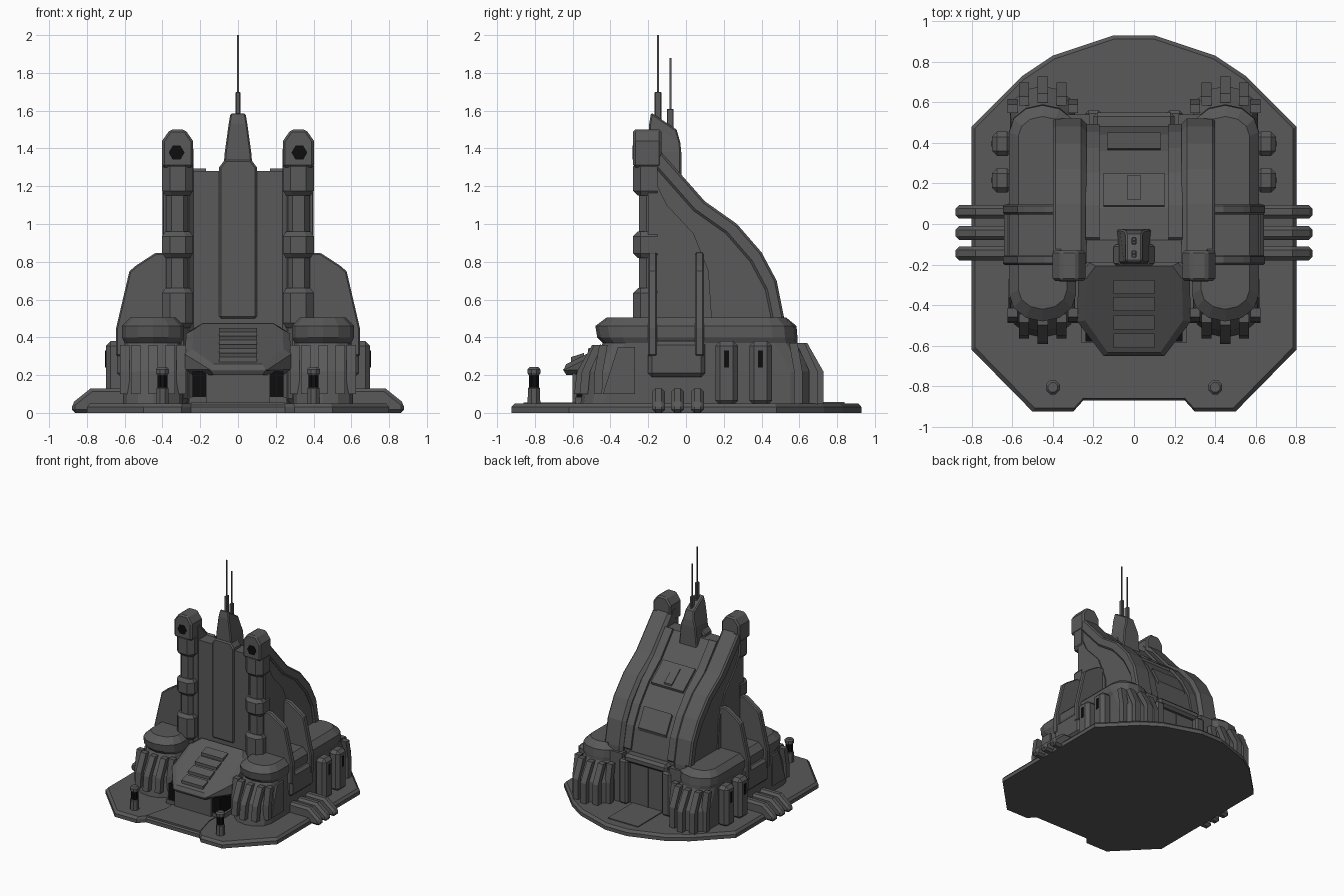
import bpy, bmesh, math

if "Cube" in bpy.data.objects:
    bpy.data.objects.remove(bpy.data.objects["Cube"])

def mat(name, v):
    m = bpy.data.materials.new(name)
    m.diffuse_color = (v, v, v, 1)
    m.use_nodes = True
    m.node_tree.nodes["Principled BSDF"].inputs["Base Color"].default_value = m.diffuse_color
    return m

GREY = mat("dark grey metal", 0.1)
BLACK = mat("black vent", 0.004)

def loft(name, rings, m=GREY, mirror=False, bevel=0):
    """Skin a list of equal-length point rings and cap both ends."""
    bm = bmesh.new()
    vs = [[bm.verts.new(p) for p in r] for r in rings]
    n = len(rings[0])
    for a, b in zip(vs, vs[1:]):
        for i in range(n):
            j = (i + 1) % n
            bm.faces.new((a[i], a[j], b[j], b[i]))
    bm.faces.new(vs[0])
    bm.faces.new(vs[-1])
    bmesh.ops.recalc_face_normals(bm, faces=bm.faces)
    me = bpy.data.meshes.new(name)
    bm.to_mesh(me)
    bm.free()
    me.materials.append(m)
    ob = bpy.data.objects.new(name, me)
    bpy.context.collection.objects.link(ob)
    if bevel:
        b = ob.modifiers.new("chamfer", 'BEVEL')
        b.width, b.segments, b.limit_method = bevel, 1, 'ANGLE'
        b.angle_limit = math.radians(50)
    if mirror:
        ob.modifiers.new("mirror", 'MIRROR').use_clip = False
    return ob

def prism(name, pts, axis, a, b, **k):
    """Extrude a 2D profile along an axis from a to b."""
    put = {'x': lambda p, t: (t, p[0], p[1]), 'y': lambda p, t: (p[0], t, p[1]),
           'z': lambda p, t: (p[0], p[1], t)}[axis]
    return loft(name, [[put(p, t) for p in pts] for t in (a, b)], **k)

def box(name, x0, x1, y0, y1, z0, z1, **k):
    return prism(name, [(x0, y0), (x1, y0), (x1, y1), (x0, y1)], 'z', z0, z1, **k)

def both(half):
    """Complete a symmetric outline from its right half."""
    return half + [(-x, y) for x, y in reversed(half)]

def post(name, cx, cy, levels, n=8, **k):
    """Turned post from (z, radius) levels."""
    return loft(name, [[(cx + r * math.cos(math.tau * (i + .5) / n),
                         cy + r * math.sin(math.tau * (i + .5) / n), z)
                        for i in range(n)] for z, r in levels], **k)

# Base plate with chamfered edge
base = both([(.25, -.87), (.3, -.925), (.5, -.925), (.8, -.62), (.8, .48),
             (.55, .73), (.4, .83), (.1, .93)])
loft("base_plate", [[(x * s, y * s, z) for x, y in base]
                    for z, s in ((0, 1), (.03, 1), (.05, .98))])
prism("front_ramp", both([(.25, -.86), (.2, -.67), (.2, -.5)]), 'z', .04, .056)
box("rear_ramp", -.14, .14, .45, .84, .04, .057)

# Side pipes running off the base
for y in (-.145, -.045, .06):
    prism("side_pipe", [(.55, 0), (.88, 0), (.88, .05), (.78, .13), (.55, .13)], 'y',
          y - .034, y + .034, mirror=True, bevel=.018)

# Long side pods with rounded ends
def stadium(z, x0, x1, y0, y1, n=6):
    c, r = (x0 + x1) / 2, (x1 - x0) / 2
    pts = []
    for cy, start in ((y1 - r * .8, 0), (y0 + r * .8, math.pi)):
        for i in range(n + 1):
            a = start + math.pi * i / n
            pts.append((c + r * math.cos(a), cy + r * .8 * math.sin(a), z))
    return pts

loft("side_pod", [stadium(*l) for l in (
    (.04, .29, .61, -.56, .68), (.22, .29, .61, -.53, .68), (.37, .30, .60, -.44, .59),
    (.40, .285, .615, -.47, .59), (.46, .285, .615, -.48, .585), (.505, .33, .57, -.42, .53))],
    mirror=True)

# Ribs round the pod ends
for k in range(5):
    a = math.pi * (k + .5) / 5
    dx, dy = math.cos(a), math.sin(a)
    for name, sgn, cy, levels in (
            ("rear_rib", 1, .545, ((.04, .16), (.22, .16), (.37, .075))),
            ("front_rib", -1, -.42, ((.1, .15), (.22, .135), (.36, .055)))):
        rings = []
        for z, r in levels:
            px, py = .45 + dx * .157, cy + sgn * dy * r
            rings.append([(px + sx * .025, py + sy * .022, z)
                          for sx, sy in ((-1, -1), (1, -1), (1, 1), (-1, 1))])
        loft(name, rings, mirror=True)

# Panels and boxes on the pod flanks
prism("flank_panel", [(-.44, .1), (-.27, .1), (-.27, .35), (-.36, .35)], 'x', .6, .618, mirror=True)
box("saddle_box", .4, .64, -.2, .1, .19, .38, mirror=True, bevel=.02)
for y in (.215, .395):
    box("side_box", .6, .70, y - .06, y + .06, .04, .38, mirror=True, bevel=.025)
    box("side_slot", .695, .703, y - .013, y + .013, .24, .33, m=BLACK, mirror=True)

# Thin curved buttresses
for y in (-.177, .072):
    prism("buttress", [(.36, .3), (.645, .3), (.645, .45), (.575, .75), (.54, .78), (.44, .845),
                       (.36, .85)], 'y', y - .024, y + .024, mirror=True, bevel=.008)

# Sloping tower walls
slope = [(-.13, 1.38), (.1, 1.12), (.27, 1.0), (.4, .85), (.48, .7), (.52, .5)]
prism("tower_wall", [(-.22, .05), (-.22, 1.42), (-.16, 1.42)] + slope + [(.53, .05)], 'x',
      .235, .385, mirror=True, bevel=.025)
prism("tower_rail", [(y - .06, z - .05) for y, z in reversed(slope)] + slope, 'x',
      .27, .4, mirror=True, bevel=.012)
prism("tower_side_panel", [(-.2, .45), (-.2, 1.3), (-.1, 1.1), (.04, .95), (.12, .75), (.14, .45)],
      'x', .38, .395, mirror=True)

# Front columns with collars
def column(name, z0, z1, w, y):
    c = .025
    rings = []
    for z, k in ((z0, c), (z0 + c, 0), (z1 - c, 0), (z1, c)):
        h = w - k * .7
        rings.append([(.32 + u * h, v, z) for u, v in (
            (-1, -.15), (-1, y + .04), (-.5, y + k), (.5, y + k), (1, y + .04), (1, -.15))])
    loft(name, rings, mirror=True)

column("column_shaft", .05, 1.3, .062, -.25)
for z0, z1 in ((.45, .66), (.82, .96), (1.15, 1.33)):
    column("column_collar", z0, z1, .082, -.28)
prism("column_head", [(.238, 1.3), (.402, 1.3), (.402, 1.44), (.36, 1.5), (.28, 1.5), (.238, 1.44)],
      'y', -.28, -.13, mirror=True, bevel=.012)
prism("column_port", [(.325 + .042 * math.cos(i * math.pi / 3), 1.378 + .042 * math.sin(i * math.pi / 3))
                      for i in range(6)], 'y', -.284, -.27, m=BLACK, mirror=True)

# Central hull between the walls
roof = [(-.08, 1.28), (.08, 1.09), (.24, .96), (.36, .81), (.44, .66), (.48, .48)]
prism("central_hull", [(-.19, .05), (-.19, 1.28)] + roof + [(.49, .05)], 'x', -.24, .24)
prism("hull_front_panel", [(-.1, .5), (.1, .5), (.1, 1.3), (.07, 1.34), (-.07, 1.34), (-.1, 1.3)],
      'y', -.205, -.1, bevel=.01)
prism("hull_edge_strip", [(y - .05, z - .05) for y, z in reversed(roof)] +
      [(y + .014, z + .014) for y, z in roof], 'x', .17, .24, mirror=True)
for i, w in ((1, .15), (3, .13)):
    (ya, za), (yb, zb) = roof[i:i + 2]
    prism("roof_plate", [(ya, za - .03), (ya + .012, za + .012), (yb + .012, zb + .012), (yb, zb - .03)],
          'x', -w, w)
prism("roof_spine", [(.12, 1.0), (.12, 1.09), (.24, .995), (.24, .9)], 'x', -.035, .035)

# Rear gate and frame
box("rear_gate", -.17, .17, .45, .51, .05, .4)
box("gate_post", .16, .24, .45, .56, .05, .42, mirror=True, bevel=.015)
box("gate_lintel", -.2, .2, .45, .55, .40, .47, bevel=.02)
box("gate_seam", -.006, .006, .505, .516, .05, .4)
box("rear_link", .22, .34, .4, .54, .05, .46, mirror=True)

# Spire and antennas
loft("spire", [[(sx * w, y, z) for sx, y, z in ((-1, y0, z0), (1, y0, z0), (1, y1, z1), (-1, y1, z1))]
               for w, y0, y1, z0, z1 in ((.085, -.195, -.025, 1.2, 1.2), (.07, -.195, -.025, 1.38, 1.38),
                                         (.05, -.195, -.03, 1.53, 1.43), (.04, -.185, -.05, 1.59, 1.5))],
     bevel=.008)
for y, zb, zt in ((-.148, 1.7, 2.0), (-.083, 1.61, 1.88)):
    box("antenna_base", -.012, .012, y - .018, y + .018, 1.45, zb, bevel=.004)
    box("antenna", -.004, .004, y - .005, y + .005, zb - .02, zt)

# Entrance canopy
def roof_z(y):
    return .25 + (y + .65) * .5

out = both([(.15, -.65), (.28, -.48), (.275, -.26), (.22, -.19)])
inner = [(x * .86, -.42 + (y + .42) * .93) for x, y in out]
loft("canopy", [[(x, y, .2) for x, y in inner], [(x, y, max(.23, roof_z(y) - .15)) for x, y in out],
                [(x, y, roof_z(y) - .025) for x, y in out],
                [(x, y, roof_z(y)) for x, y in inner]])
for y in (-.575, -.485, -.395, -.31):
    prism("canopy_slat", [(y - .035, roof_z(y - .035) - .02), (y - .035, roof_z(y - .035) + .025),
                          (y + .035, roof_z(y + .035) + .012), (y + .035, roof_z(y + .035) - .02)],
          'x', -.1, .1)
box("entrance_block", -.17, .17, -.6, -.2, .04, .23)
box("entrance_vent", .17, .24, -.58, -.3, .08, .22, m=BLACK, mirror=True)
box("entrance_sill", .16, .26, -.585, -.3, .04, .085, mirror=True)

# Bollard lamps
post("bollard_foot", .4, -.805, ((.04, .037), (.13, .034), (.14, .025)), mirror=True)
post("bollard_lamp", .4, -.805, ((.13, .029), (.21, .029)), m=BLACK, mirror=True)
post("bollard_cap", .4, -.805, ((.2, .03), (.21, .037), (.23, .037), (.242, .025)), mirror=True)
